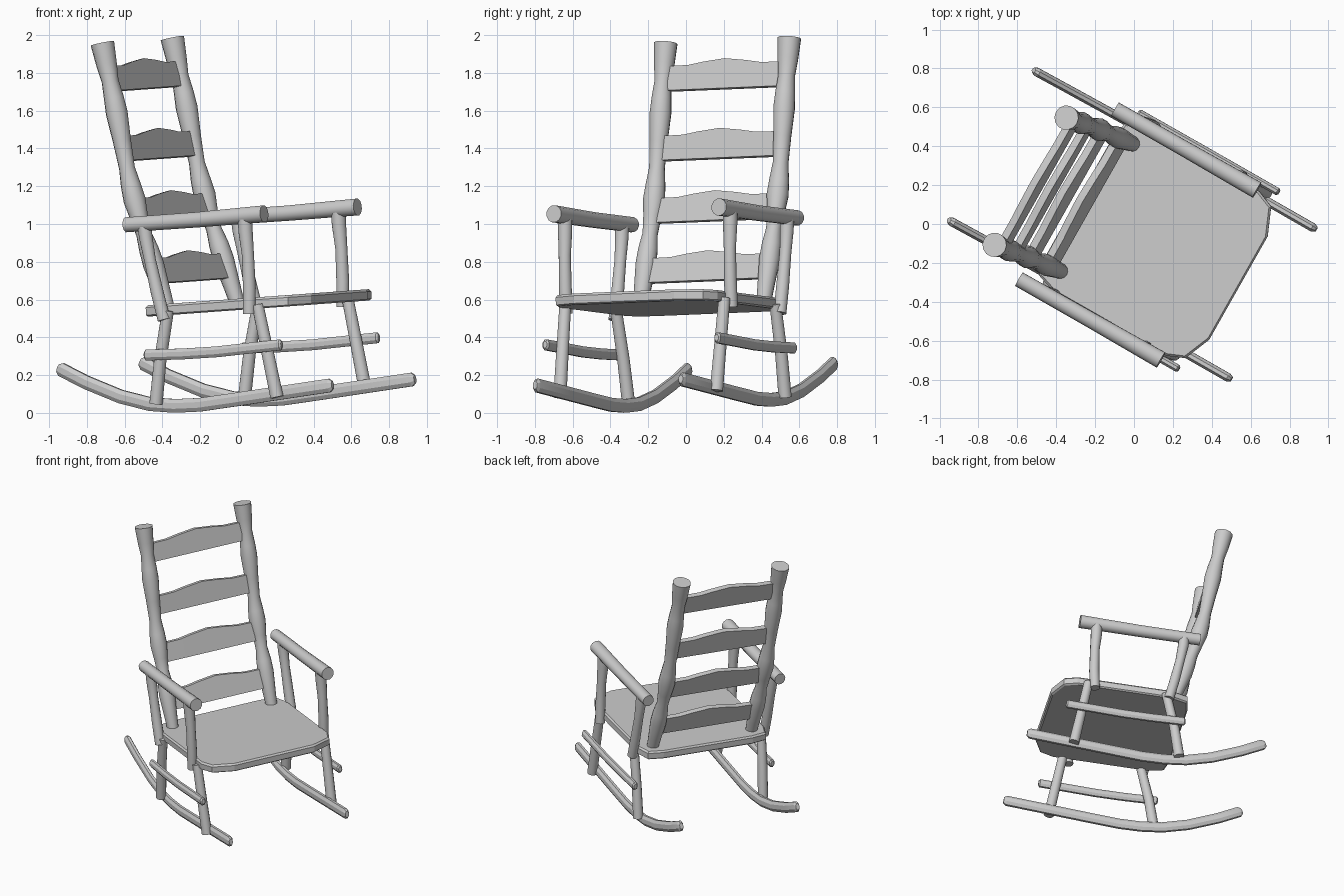
import bpy, bmesh, math
from mathutils import Vector

if "Cube" in bpy.data.objects:
    bpy.data.objects.remove(bpy.data.objects["Cube"])

YAW, ROLL = math.radians(-29.5), 0.036
C, S = math.cos(YAW), math.sin(YAW)


def place(p):
    """Chair space (forward, left, up) to the turned, slightly rolled pose."""
    u, v, w = p
    vs = v - ROLL * w
    return Vector((C * u - S * vs, S * u + C * vs, w + ROLL * v))


def loft(name, rings, smooth=35):
    """Skin a list of point rings and cap both ends."""
    bm = bmesh.new()
    rows = [[bm.verts.new(place(p)) for p in r] for r in rings]
    n = len(rows[0])
    for a, b in zip(rows, rows[1:]):
        for i in range(n):
            bm.faces.new((a[i], a[(i + 1) % n], b[(i + 1) % n], b[i]))
    bm.faces.new(rows[0])
    bm.faces.new(rows[-1])
    bmesh.ops.recalc_face_normals(bm, faces=bm.faces)
    me = bpy.data.meshes.new(name)
    bm.to_mesh(me)
    bm.free()
    if smooth:
        for f in me.polygons:
            f.use_smooth = True
        me.set_sharp_from_angle(angle=math.radians(smooth))
    ob = bpy.data.objects.new(name, me)
    bpy.context.collection.objects.link(ob)
    return ob


def rod(name, path, sizes, n=12, cap=0.0, smooth=35):
    """Sweep an n-sided section; sizes are (half width, half height) per point."""
    pts = [Vector(p) for p in path]
    sizes = list(sizes)
    if cap:  # short chamfered tips
        for at, end, nxt in ((0, 0, 1), (len(pts) + 1, -1, -2)):
            d = (pts[end] - pts[nxt]).normalized()
            tip, sz = pts[end] + d * cap, [s * 0.6 for s in sizes[end]]
            pts.insert(at, tip)
            sizes.insert(at, sz)
    rings = []
    for i, (p, (a, b)) in enumerate(zip(pts, sizes)):
        t = (pts[min(i + 1, len(pts) - 1)] - pts[max(i - 1, 0)]).normalized()
        side = (Vector((0, 1, 0)) - t * t.y).normalized()
        up = t.cross(side)
        ring = []
        for k in range(n):
            g = 2 * math.pi * (k + 0.5) / n
            ring.append(p + side * a * math.cos(g) + up * b * math.sin(g))
        rings.append(ring)
    return loft(name, rings, smooth)


# Back post line: height, forward position, turned radius
POST = [(0.55, -0.20, 0.038), (0.67, -0.24, 0.046), (0.80, -0.285, 0.056),
        (0.88, -0.312, 0.052), (0.96, -0.34, 0.041), (1.05, -0.368, 0.048),
        (1.14, -0.393, 0.059), (1.22, -0.415, 0.053), (1.31, -0.436, 0.042),
        (1.45, -0.463, 0.048), (1.60, -0.492, 0.058), (1.68, -0.508, 0.053),
        (1.77, -0.529, 0.045), (1.86, -0.549, 0.055), (1.97, -0.572, 0.063)]


def post_u(w):
    for (w0, u0, _), (w1, u1, _) in zip(POST, POST[1:]):
        if w <= w1:
            return u0 + (u1 - u0) * (w - w0) / (w1 - w0)
    return POST[-1][1]


ROCKER = [(-0.82, 0.246), (-0.67, 0.178), (-0.46, 0.102), (-0.28, 0.062),
          (-0.13, 0.053), (0.02, 0.059), (0.25, 0.088), (0.48, 0.118),
          (0.81, 0.161)]
STRETCHER = [(-0.255, 0.325), (-0.03, 0.331), (0.17, 0.342), (0.40, 0.364),
             (0.56, 0.379)]

for sgn, tag in ((1, "left"), (-1, "right")):
    # Rocker and side stretcher
    rod("rocker_" + tag, [(u, sgn * 0.443, w) for u, w in ROCKER],
        [(0.024, 0.039)] * len(ROCKER), n=8, cap=0.02, smooth=25)
    rod("stretcher_" + tag, [(u, sgn * 0.522, w) for u, w in STRETCHER],
        [(0.021, 0.031)] * len(STRETCHER), n=8, cap=0.01, smooth=25)
    # Legs
    rod("front_leg_" + tag,
        [(0.508, sgn * 0.476, 0.10), (0.46, sgn * 0.48, 0.33), (0.405, sgn * 0.484, 0.59)],
        [(0.036, 0.036), (0.034, 0.034), (0.032, 0.032)])
    rod("rear_leg_" + tag,
        [(-0.228, sgn * 0.476, 0.066), (-0.195, sgn * 0.48, 0.30), (-0.14, sgn * 0.484, 0.56)],
        [(0.036, 0.036), (0.034, 0.034), (0.032, 0.032)])
    # Arm supports and armrest
    rod("front_arm_support_" + tag,
        [(0.363, sgn * 0.502, 0.543), (0.367, sgn * 0.502, 0.68),
         (0.362, sgn * 0.502, 0.85), (0.35, sgn * 0.502, 0.98), (0.348, sgn * 0.502, 1.05)],
        [(r, r) for r in (0.034, 0.035, 0.033, 0.039, 0.04)])
    rod("rear_arm_support_" + tag,
        [(-0.155, sgn * 0.502, 0.51), (-0.195, sgn * 0.502, 0.66),
         (-0.235, sgn * 0.502, 0.83), (-0.258, sgn * 0.502, 0.95), (-0.265, sgn * 0.502, 1.02)],
        [(r, r) for r in (0.035, 0.035, 0.032, 0.037, 0.038)])
    rod("armrest_" + tag,
        [(-0.375, sgn * 0.502, 1.014), (0.05, sgn * 0.502, 1.04), (0.465, sgn * 0.502, 1.072)],
        [(0.041, 0.041), (0.042, 0.042), (0.046, 0.046)])
    # Turned back post
    rod("back_post_" + tag, [(u, sgn * 0.376, w) for w, u, _ in POST],
        [(r, r) for _, _, r in POST], n=14, smooth=40)

# Back slats with a wavy crest
CREST = [(-0.36, 0.062), (-0.22, 0.064), (-0.13, 0.078), (0.0, 0.092),
         (0.13, 0.078), (0.22, 0.064), (0.36, 0.062)]
for i, w in enumerate((0.765, 1.083, 1.413, 1.782)):
    rings = []
    for v, top in CREST:
        lo, hi = w - 0.066, w + top
        a, b = post_u(lo), post_u(hi)
        rings.append([(a - 0.018, v, lo - 0.004), (a + 0.018, v, lo + 0.004),
                      (b + 0.018, v, hi + 0.004), (b - 0.018, v, hi - 0.004)])
    loft("back_slat_%d" % (i + 1), rings, smooth=25)

# Seat: chamfered board sloping up to the front
half = [(0.63, 0.305), (0.57, 0.448), (0.48, 0.485), (-0.19, 0.485),
        (-0.295, 0.45), (-0.315, 0.34)]
outline = half + [(u, -v) for u, v in reversed(half)]


def seat_ring(dw, k):
    return [(0.15 + (u - 0.15) * k, v * k, 0.574 + 0.062 * u + dw) for u, v in outline]


loft("seat", [seat_ring(-0.03, 0.98), seat_ring(-0.022, 1.0),
              seat_ring(0.018, 1.0), seat_ring(0.03, 0.98)], smooth=0)
